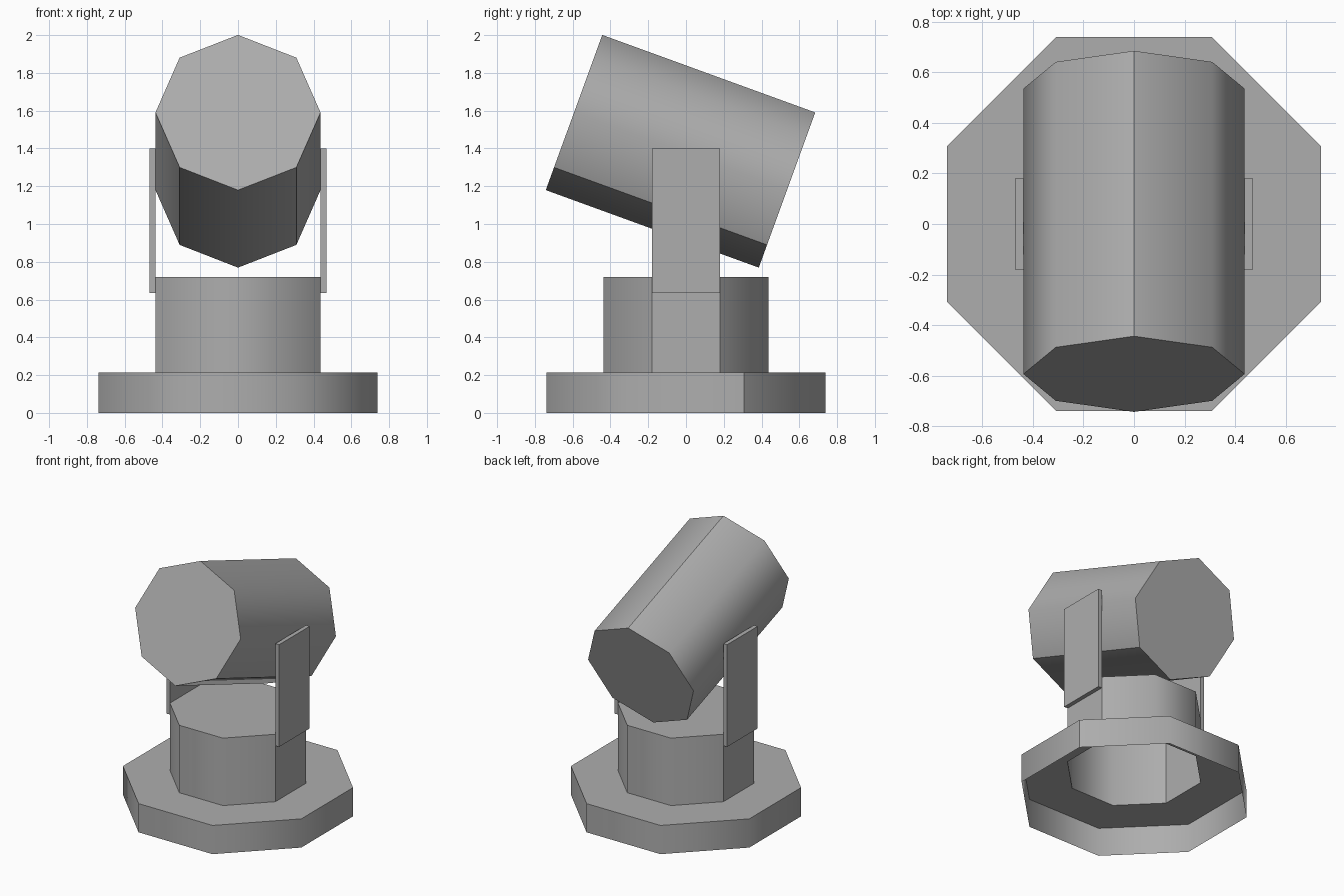
import bpy, bmesh
from math import cos, sin, pi, radians
from mathutils import Matrix

if "Cube" in bpy.data.objects:
    bpy.data.objects.remove(bpy.data.objects["Cube"])

SIDES = 8
FLAT = cos(pi / SIDES)  # flat-to-centre distance over corner radius

grey = bpy.data.materials.new("dark_grey")
grey.diffuse_color = (0.42, 0.42, 0.42, 1)
grey.use_nodes = True
grey.node_tree.nodes["Principled BSDF"].inputs["Base Color"].default_value = grey.diffuse_color


def link(name, bm, normals=True):
    if normals:
        bmesh.ops.recalc_face_normals(bm, faces=bm.faces)
    me = bpy.data.meshes.new(name)
    bm.to_mesh(me)
    bm.free()
    me.materials.append(grey)
    ob = bpy.data.objects.new(name, me)
    bpy.context.collection.objects.link(ob)
    return ob


def octagon(name, profile, phase=0.0, cap_bottom=False, cap_top=False, sharp=()):
    """Loft octagonal rings from (radius, z) pairs; upright walls shade smooth."""
    bm = bmesh.new()
    rings = [[bm.verts.new((r * cos(phase + 2 * pi * i / SIDES),
                            r * sin(phase + 2 * pi * i / SIDES), z))
              for i in range(SIDES)] for r, z in profile]
    for k, (a, b) in enumerate(zip(rings, rings[1:])):
        upright = profile[k][1] != profile[k + 1][1]
        for i in range(SIDES):
            j = (i + 1) % SIDES
            bm.faces.new((a[i], a[j], b[j], b[i])).smooth = upright
        if upright:
            for i in sharp:
                bm.edges.get((a[i], b[i])).smooth = False
    if cap_bottom:
        bm.faces.new(rings[0][::-1])
    if cap_top:
        bm.faces.new(rings[-1])
    return link(name, bm, normals=False)


# Wide base, hollow underneath
R_BASE, R_NECK = 0.739 / FLAT, 0.437 / FLAT
octagon("base", [(R_BASE, 0), (R_BASE, 0.215), (R_NECK, 0.215)], pi / 8, sharp=(0,))

# Neck, closed on top and open into the base, crisp where the brackets sit
octagon("neck", [(R_NECK, 0.215), (R_NECK, 0.72)], pi / 8, cap_top=True,
        sharp=(0, 3, 4, 7))

# Side brackets holding the barrel
for side, label in ((-1, "left"), (1, "right")):
    bm = bmesh.new()
    bmesh.ops.create_cube(bm, size=1, matrix=Matrix.Translation((side * 0.452, 0, 1.016))
                          @ Matrix.Diagonal((0.031, 0.362, 0.765, 1)))
    link("bracket_" + label, bm)

# Tilted barrel, corner upward, front end raised
barrel = octagon("barrel", [(0.437, -0.6), (0.437, 0.6)], pi / 2,
                 cap_bottom=True, cap_top=True, sharp=(0, 3, 5))
barrel.matrix_world = (Matrix.Translation((0, -0.029, 1.385))
                       @ Matrix.Rotation(radians(70), 4, 'X'))
